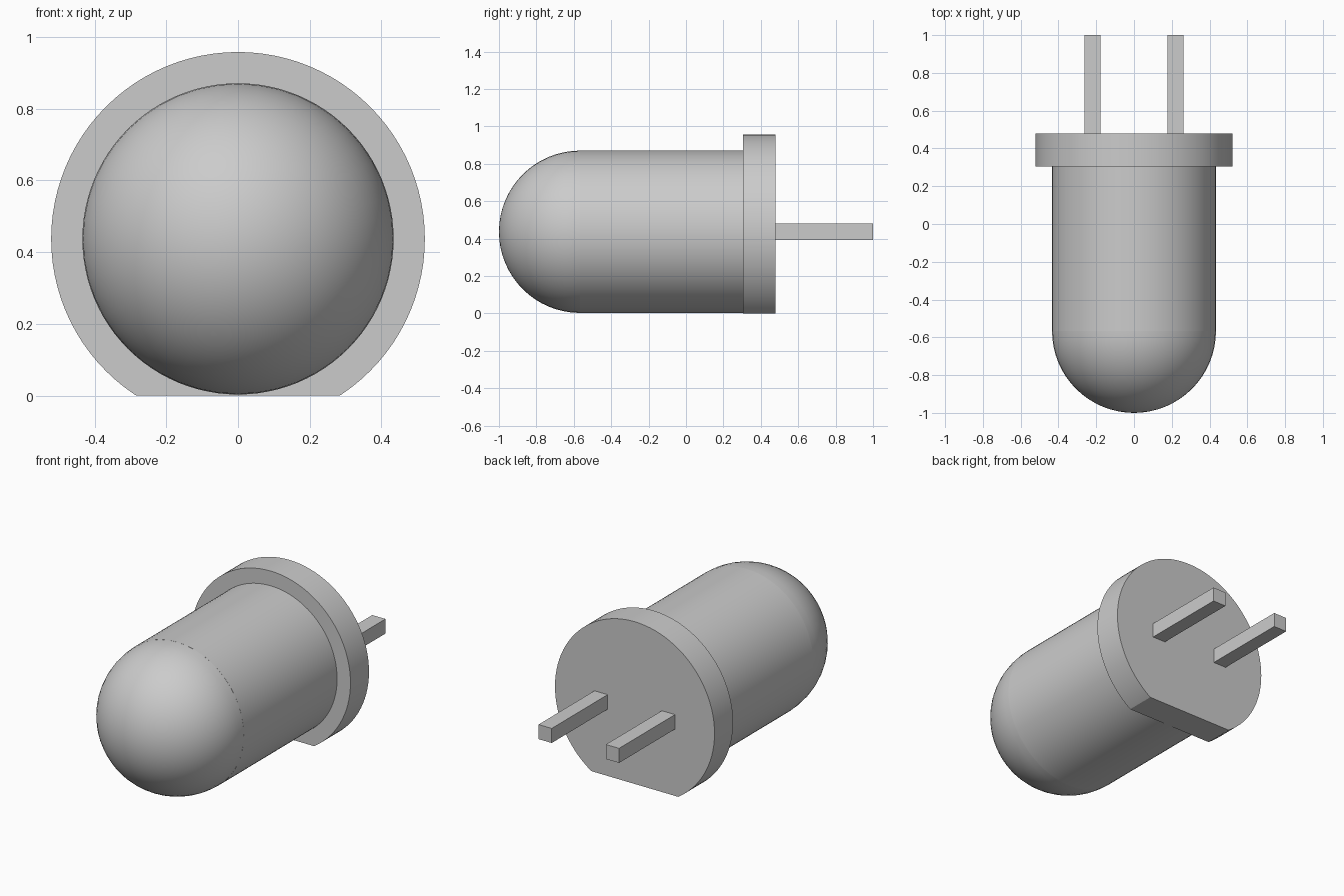
import bpy, bmesh, math
from mathutils import Matrix, Vector

if "Cube" in bpy.data.objects:
    bpy.data.objects.remove(bpy.data.objects["Cube"], do_unlink=True)

AXIS_Z = 0.437
BODY_R, FLANGE_R = 0.434, 0.521
DOME_Y, FLANGE_Y, BACK_Y = -0.566, 0.305, 0.478
PIN = 0.086

grey = bpy.data.materials.new("light_grey")
grey.use_nodes = True
colour = (0.6, 0.6, 0.6, 1)
grey.diffuse_color = colour
grey.node_tree.nodes["Principled BSDF"].inputs["Base Color"].default_value = colour


def finish(bm, name, smooth=True):
    bmesh.ops.recalc_face_normals(bm, faces=bm.faces)
    mesh = bpy.data.meshes.new(name)
    bm.to_mesh(mesh)
    bm.free()
    mesh.materials.append(grey)
    obj = bpy.data.objects.new(name, mesh)
    bpy.context.collection.objects.link(obj)
    if smooth:
        bpy.ops.object.select_all(action="DESELECT")
        obj.select_set(True)
        bpy.context.view_layer.objects.active = obj
        bpy.ops.object.shade_smooth_by_angle(angle=math.radians(30))
    return obj


def cylinder(bm, radius, y0, y1):
    place = Matrix.Translation((0, (y0 + y1) / 2, AXIS_Z)) @ Matrix.Rotation(math.pi / 2, 4, "X")
    bmesh.ops.create_cone(bm, cap_ends=True, segments=96, radius1=radius,
                          radius2=radius, depth=y1 - y0, matrix=place)


# Straight part of the bulb
bm = bmesh.new()
cylinder(bm, BODY_R, DOME_Y, FLANGE_Y)
finish(bm, "bulb_body")

# Hemispherical nose, the front half of a sphere
bm = bmesh.new()
place = Matrix.Translation((0, DOME_Y, AXIS_Z)) @ Matrix.Rotation(math.pi / 2, 4, "X")
bmesh.ops.create_uvsphere(bm, u_segments=48, v_segments=32, radius=BODY_R, matrix=place)
bmesh.ops.bisect_plane(bm, geom=bm.verts[:] + bm.edges[:] + bm.faces[:], dist=1e-4,
                       plane_co=(0, DOME_Y, 0), plane_no=(0, 1, 0), clear_outer=True)
finish(bm, "bulb_dome")

# Base flange with a flat cut along the bottom
bm = bmesh.new()
cylinder(bm, FLANGE_R, FLANGE_Y, BACK_Y)
cut = bmesh.ops.bisect_plane(bm, geom=bm.verts[:] + bm.edges[:] + bm.faces[:],
                             plane_co=(0, 0, 0), plane_no=(0, 0, 1), clear_inner=True)
bmesh.ops.holes_fill(bm, edges=[e for e in bm.edges if e.is_boundary])
finish(bm, "base_flange")

# Two square contact pins
for side, name in ((1, "left_pin"), (-1, "right_pin")):
    bm = bmesh.new()
    place = Matrix.Translation((side * 0.22, (BACK_Y + 1) / 2, AXIS_Z))
    size = Matrix.Diagonal(Vector((PIN, 1 - BACK_Y, PIN, 1)))
    bmesh.ops.create_cube(bm, size=1, matrix=place @ size)
    finish(bm, name, smooth=False)
